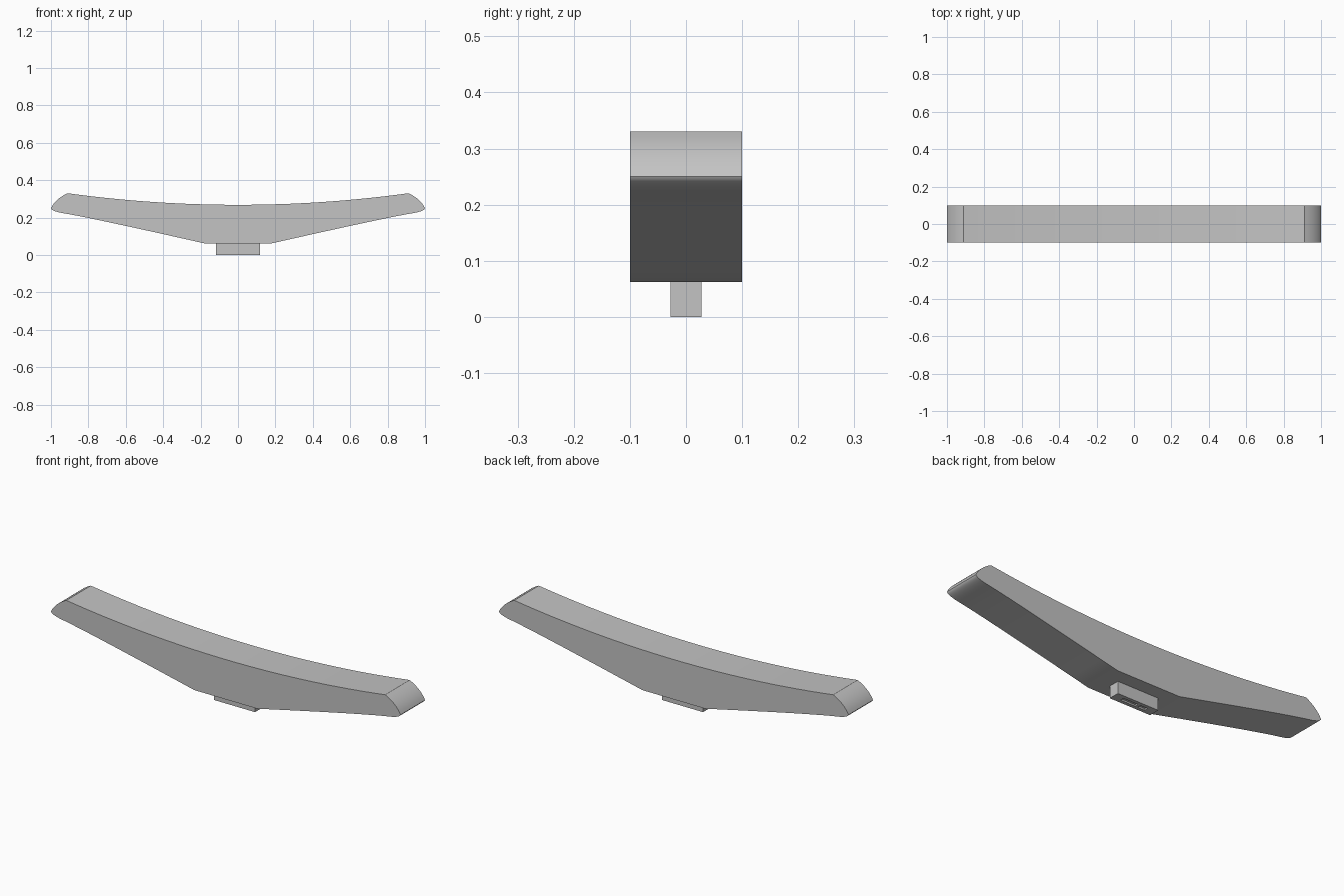
import bpy
import bmesh
import math
from mathutils import Vector

if "Cube" in bpy.data.objects:
    bpy.data.objects.remove(bpy.data.objects["Cube"])

grey = bpy.data.materials.new("plain grey")
grey.use_nodes = True
grey.diffuse_color = (0.55, 0.55, 0.55, 1)
grey.node_tree.nodes["Principled BSDF"].inputs["Base Color"].default_value = (0.55, 0.55, 0.55, 1)


def bend(a, b, c, steps):
    """Points of a quadratic curve from a to c, without the last one."""
    a, b, c = Vector(a), Vector(b), Vector(c)
    ts = [i / steps for i in range(steps)]
    return [a * (1 - t) ** 2 + b * 2 * t * (1 - t) + c * t * t for t in ts]


def extrude_profile(name, points, half_depth):
    bm = bmesh.new()
    face = bm.faces.new([bm.verts.new((p[0], -half_depth, p[1])) for p in points])
    out = bmesh.ops.extrude_face_region(bm, geom=[face])
    moved = [v for v in out["geom"] if isinstance(v, bmesh.types.BMVert)]
    bmesh.ops.translate(bm, verts=moved, vec=(0, 2 * half_depth, 0))
    bmesh.ops.recalc_face_normals(bm, faces=bm.faces)
    mesh = bpy.data.meshes.new(name)
    bm.to_mesh(mesh)
    bm.free()
    obj = bpy.data.objects.new(name, mesh)
    bpy.context.collection.objects.link(obj)
    mesh.materials.append(grey)
    return obj


def box(name, x0, x1, half_depth, z0, z1):
    return extrude_profile(name, [(x0, z0), (x1, z0), (x1, z1), (x0, z1)], half_depth)


# Curved bar: half profile from the middle of the top round to the underside
half = bend((0, 0.268), (0.46, 0.268), (0.912, 0.33), 20)
half += bend((0.912, 0.33), (0.975, 0.30), (1, 0.25), 8)
half += bend((1, 0.25), (0.995, 0.232), (0.92, 0.221), 8)
half += bend((0.92, 0.221), (0.75, 0.191), (0.18, 0.062), 12)
half.append(Vector((0.18, 0.062)))
mirrored = [Vector((-p.x, p.y)) for p in reversed(half[1:])]
bar = extrude_profile("curved_bar", half + mirrored, 0.1)
bpy.context.view_layer.objects.active = bar
bar.select_set(True)
bpy.ops.object.shade_smooth_by_angle(angle=math.radians(30))

# Mounting tab with two shallow slots underneath
tab = box("mounting_tab", -0.117, 0.117, 0.028, 0, 0.064)
for name, x0, x1 in (("slot_cutter_right", -0.07, -0.03), ("slot_cutter_left", -0.015, 0.07)):
    cutter = box(name, x0, x1, 0.01, -0.02, 0.008)
    cutter.hide_render = True
    cutter.hide_viewport = True
    cut = tab.modifiers.new(name, "BOOLEAN")
    cut.operation = "DIFFERENCE"
    cut.solver = "EXACT"
    cut.object = cutter
